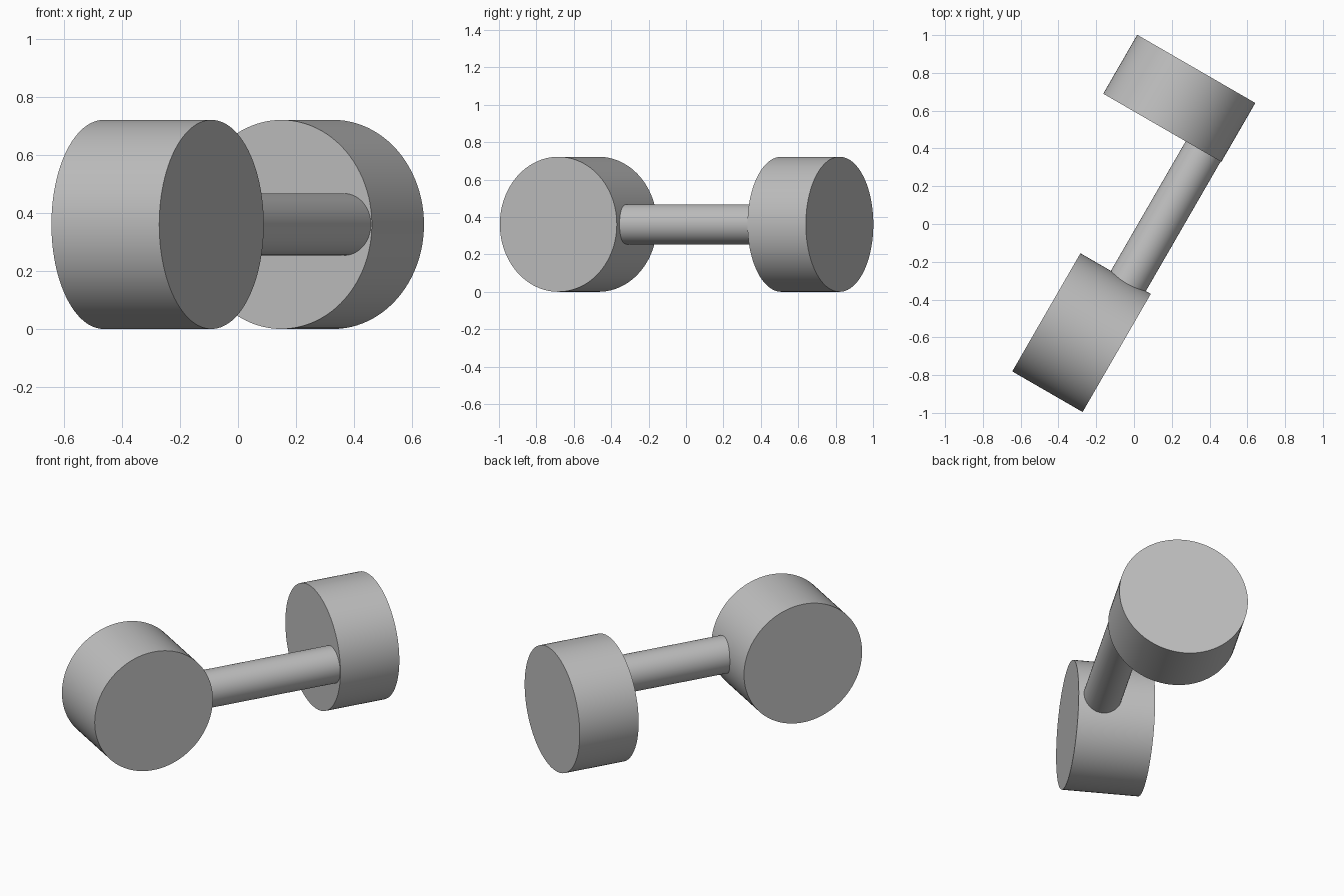
import bpy
from math import radians, cos, sin
from mathutils import Vector, Matrix

cube = bpy.data.objects.get("Cube")
if cube:
    bpy.data.objects.remove(cube, do_unlink=True)

grey = bpy.data.materials.new("plain grey")
grey.use_nodes = True
COLOUR = (0.52, 0.52, 0.52, 1)
grey.diffuse_color = COLOUR
grey.node_tree.nodes["Principled BSDF"].inputs["Base Color"].default_value = COLOUR

# The handle runs along ALONG; ACROSS is level and square to it
TURN = radians(60)
ALONG = Vector((cos(TURN), sin(TURN), 0))
ACROSS = Vector((sin(TURN), -cos(TURN), 0))
DISC_RADIUS = 0.361
MID_HEIGHT = Vector((0, 0, DISC_RADIUS))


def cylinder(name, radius, length, along, across, axis):
    """Smooth cylinder centred at (along, across) and lying on the given axis."""
    place = ALONG * along + ACROSS * across + MID_HEIGHT
    bpy.ops.mesh.primitive_cylinder_add(vertices=96, radius=radius, depth=length)
    obj = bpy.context.object
    obj.name = name
    obj.matrix_world = Matrix.Translation(place) @ axis.to_track_quat('Z', 'Y').to_matrix().to_4x4()
    obj.data.materials.append(grey)
    bpy.ops.object.shade_smooth_by_angle(angle=radians(30))
    return obj


# End drums: the back one faces along the handle, the front one lies across it
cylinder("back_drum", DISC_RADIUS, 0.36, 0.696, -0.125, ALONG)
cylinder("front_drum", DISC_RADIUS, 0.43, -0.637, 0.047, ACROSS)

# Handle, its ends sunk a little into both drums
start, end = -0.33, 0.54
cylinder("handle", 0.107, end - start, (start + end) / 2, 0.125, ALONG)
